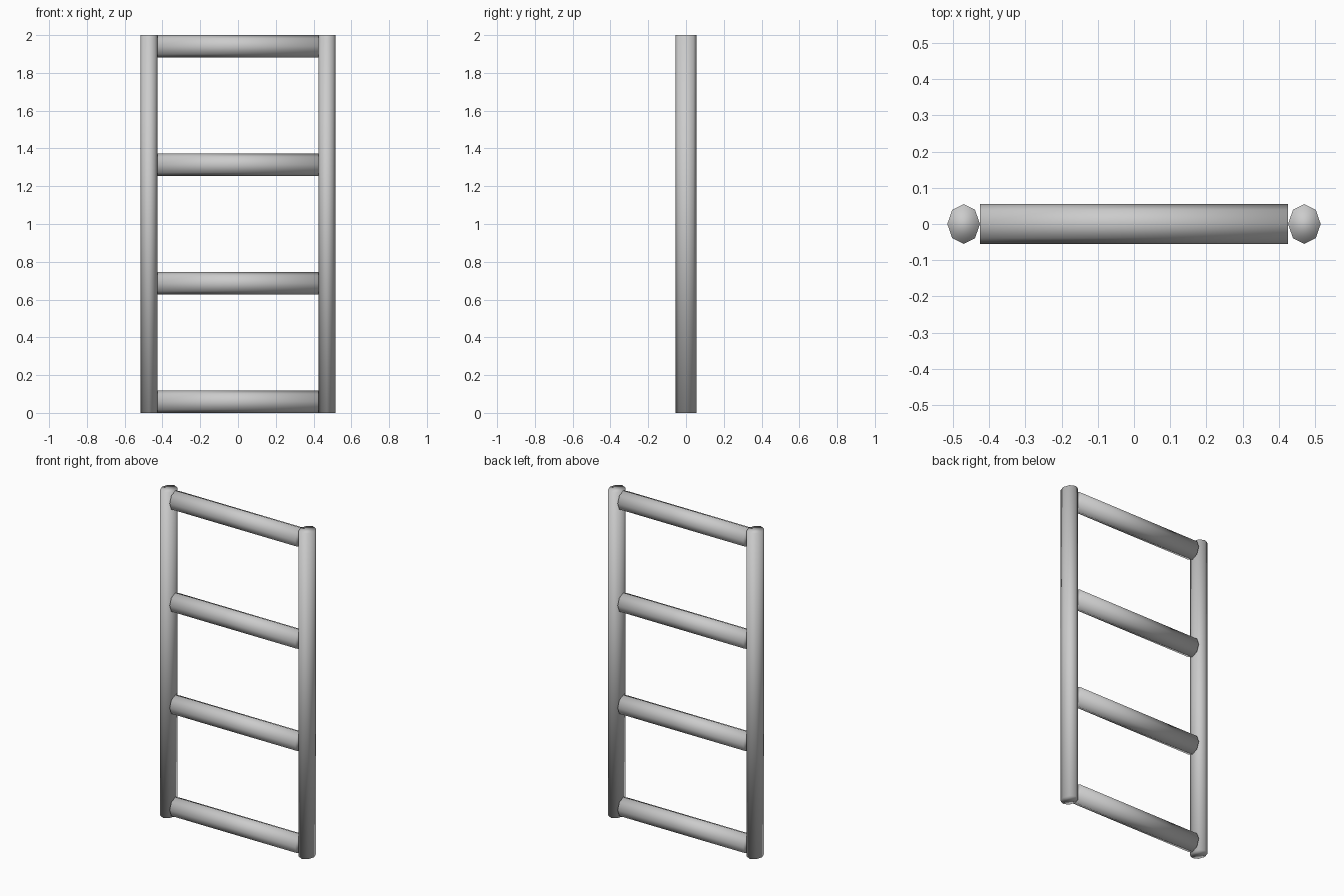
import bpy
from math import pi

if "Cube" in bpy.data.objects:
    bpy.data.objects.remove(bpy.data.objects["Cube"])

RAIL_X, RAIL_RX, DEPTH_R = 0.471, 0.045, 0.055
HEIGHT = 2.0
RUNG_LEN, RUNG_RZ, RUNGS = 0.852, 0.059, 4


def bar(name, length, rx, ry, location, along_x=False):
    """Eight-sided smooth-shaded bar with oval section."""
    bpy.ops.mesh.primitive_cylinder_add(vertices=8, radius=1, depth=1, location=location)
    ob = bpy.context.object
    ob.name = name
    ob.scale = (rx, ry, length)
    if along_x:
        ob.rotation_euler = (0, pi / 2, 0)
    bpy.ops.object.transform_apply(location=False, rotation=True, scale=True)
    bpy.ops.object.shade_smooth()
    return ob


# Upright side rails
for side, sign in (("left", -1), ("right", 1)):
    bar(f"{side}_rail", HEIGHT, RAIL_RX, DEPTH_R, (sign * RAIL_X, 0, HEIGHT / 2))

# Evenly spaced rungs, flush with the rail ends
step = (HEIGHT - 2 * RUNG_RZ) / (RUNGS - 1)
for i in range(RUNGS):
    bar(f"rung_{i + 1}", RUNG_LEN, RUNG_RZ, DEPTH_R, (0, 0, RUNG_RZ + i * step), along_x=True)
